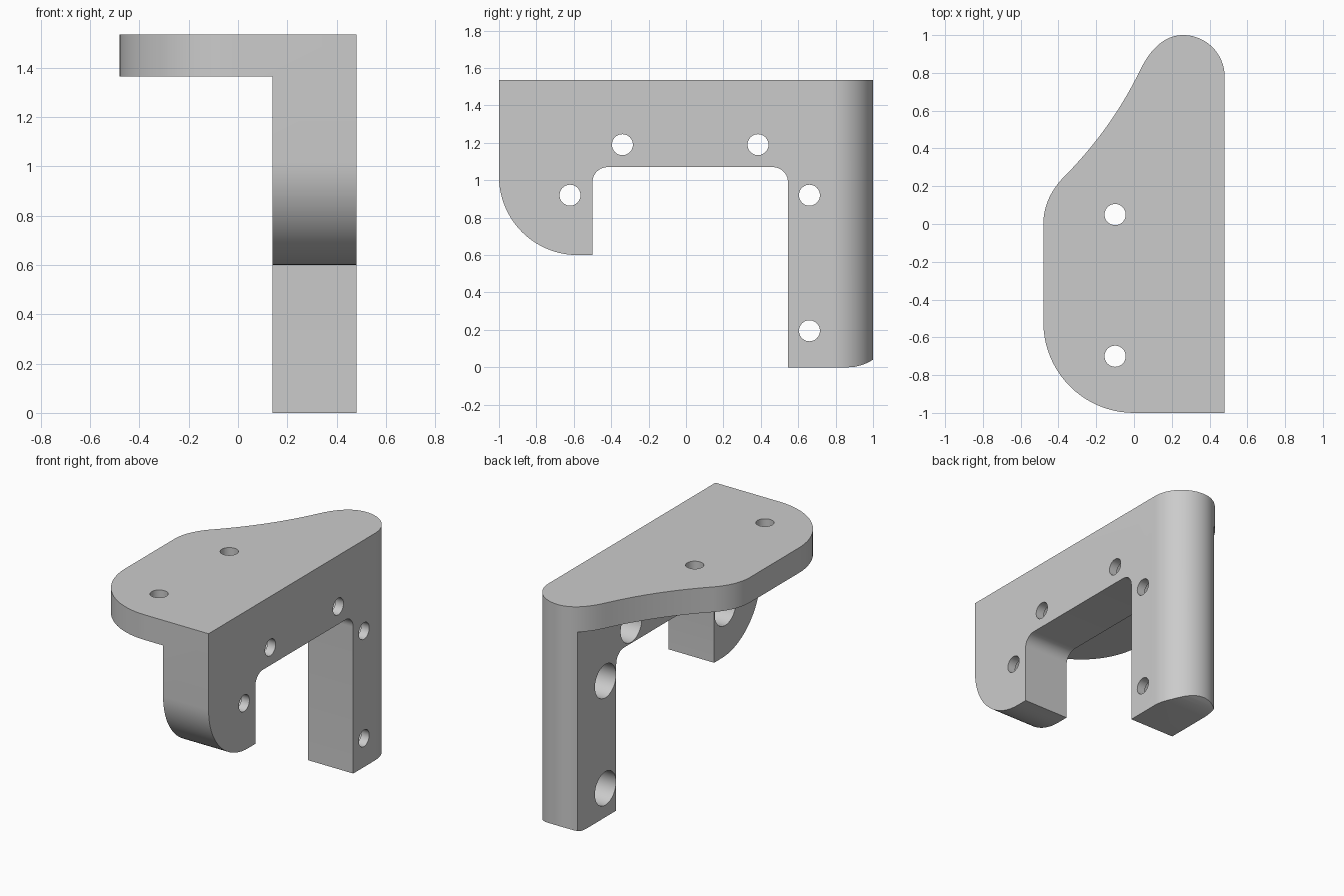
import bpy, bmesh, math
from mathutils import Vector, Matrix

if "Cube" in bpy.data.objects:
    bpy.data.objects.remove(bpy.data.objects["Cube"], do_unlink=True)

WALL_X, SIDE_X = 0.14, 0.48
PLATE_Z, TOP_Z = 1.365, 1.535
BORE, COUNTERBORE, FLOOR = 0.056, 0.113, 0.06

grey = bpy.data.materials.new("light grey")
grey.use_nodes = True
grey.diffuse_color = (0.6, 0.6, 0.6, 1)
grey.node_tree.nodes["Principled BSDF"].inputs["Base Color"].default_value = (0.6, 0.6, 0.6, 1)


def arc(cx, cy, r, start, end, n=20):
    angles = [math.radians(start + (end - start) * i / n) for i in range(n + 1)]
    return [(cx + r * math.cos(a), cy + r * math.sin(a)) for a in angles]


def bend(a, b, c, n=16):
    """Points of a quadratic curve from a to c, pulled towards b."""
    a, b, c = Vector(a), Vector(b), Vector(c)
    pts = []
    for i in range(1, n):
        t = i / n
        pts.append(tuple(a * (1 - t) ** 2 + b * 2 * t * (1 - t) + c * t * t))
    return pts


def finish(name, bm):
    bmesh.ops.recalc_face_normals(bm, faces=bm.faces)
    mesh = bpy.data.meshes.new(name)
    bm.to_mesh(mesh)
    bm.free()
    mesh.materials.append(grey)
    obj = bpy.data.objects.new(name, mesh)
    bpy.context.collection.objects.link(obj)
    return obj


def prism(name, points, to_3d, direction):
    bm = bmesh.new()
    face = bm.faces.new([bm.verts.new(to_3d(*p)) for p in points])
    extruded = bmesh.ops.extrude_face_region(bm, geom=[face])["geom"]
    moved = [g for g in extruded if isinstance(g, bmesh.types.BMVert)]
    bmesh.ops.translate(bm, verts=moved, vec=direction)
    return finish(name, bm)


def cylinder(name, centre, radius, depth, axis):
    bm = bmesh.new()
    turn = Matrix.Rotation(math.pi / 2, 4, 'Y') if axis == 'X' else Matrix()
    bmesh.ops.create_cone(bm, cap_ends=True, segments=40, radius1=radius, radius2=radius,
                          depth=depth, matrix=Matrix.Translation(centre) @ turn)
    return finish(name, bm)


def cut(body, cutter):
    cutter.hide_render = True
    mod = body.modifiers.new("cut", 'BOOLEAN')
    mod.operation, mod.solver, mod.object = 'DIFFERENCE', 'EXACT', cutter
    bpy.context.view_layer.objects.active = body
    bpy.ops.object.modifier_apply(modifier=mod.name)
    bpy.data.objects.remove(cutter, do_unlink=True)


# Plan outline, extruded to full height
plan = [(SIDE_X, -1)] + arc(0, -0.52, 0.48, 270, 180)
plan += [(-0.48, 0)] + bend((-0.48, 0), (-0.48, 0.13), (-0.38, 0.24))
plan += [(-0.38, 0.24)] + bend((-0.38, 0.24), (-0.12, 0.5), (0.03, 0.81))
plan += [(0.03, 0.81)] + bend((0.03, 0.81), (0.122, 1), (0.26, 1))
plan += arc(0.26, 0.78, 0.22, 90, 0)
bracket = prism("bracket", plan, lambda x, y: (x, y, -0.1), (0, 0, TOP_Z + 0.1))

# Space under the plate, beside the wall
under = [(-1, -2), (WALL_X, -2), (WALL_X, 2), (-1, 2)]
cut(bracket, prism("under_plate_cutter", under, lambda x, y: (x, y, -1), (0, 0, 1 + PLATE_Z)))

# Space below the side profile: front hook, arch and rear leg
side = [(-1.2, 1.02)] + arc(-0.58, 1.02, 0.42, 180, 270) + [(-0.5, 0.6)]
side += arc(-0.42, 0.99, 0.08, 180, 90, 10) + arc(0.465, 0.99, 0.08, 90, 0, 10)
side += [(0.545, 0), (0.87, 0), (0.905, 0.003), (0.94, 0.012), (0.97, 0.024), (1, 0.04),
         (1.2, 0.15), (1.2, -0.5), (-1.2, -0.5)]
cut(bracket, prism("profile_cutter", side, lambda y, z: (-1, y, z), (2, 0, 0)))

# Counterbored screw holes in the wall
bore_end = SIDE_X - FLOOR
for y, z in [(-0.62, 0.92), (-0.34, 1.19), (0.385, 1.19), (0.66, 0.92), (0.66, 0.195)]:
    cut(bracket, cylinder("screw_cutter", (0.4, y, z), BORE, 1, 'X'))
    cut(bracket, cylinder("head_cutter", (bore_end - 0.25, y, z), COUNTERBORE, 0.5, 'X'))

# Plain holes through the plate
for y in (0.05, -0.7):
    cut(bracket, cylinder("plate_hole_cutter", (-0.1, y, 1.45), BORE, 0.5, 'Z'))

bpy.ops.object.select_all(action='DESELECT')
bracket.select_set(True)
bpy.context.view_layer.objects.active = bracket
bpy.ops.object.shade_smooth_by_angle(angle=math.radians(25))
